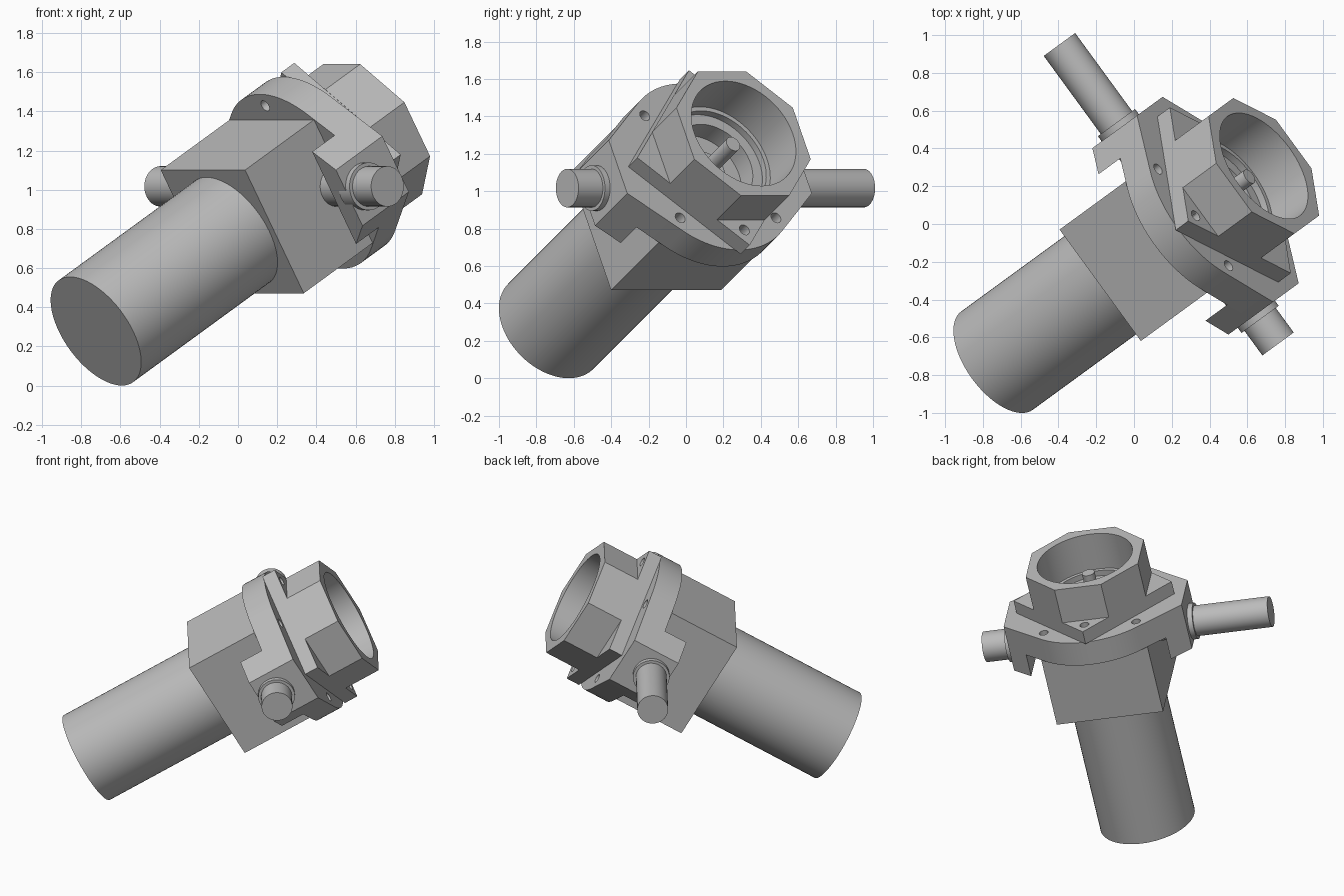
import bpy, bmesh, math
from mathutils import Matrix, Vector

old = bpy.data.objects.get("Cube")
if old:
    bpy.data.objects.remove(old, do_unlink=True)

# Tilted local frame: z runs along the main axis, x along the cross shaft
axis = Vector((0.696, 0.508, 0.508)).normalized()
side = Vector((-axis.y, axis.x, 0)).normalized()
up = axis.cross(side)
FRAME = Matrix((side, up, axis)).transposed().to_4x4()
FRAME.translation = (-0.725, -0.723, 0.278)

grey = bpy.data.materials.new("plain_grey")
grey.use_nodes = True
color = (0.5, 0.5, 0.5, 1)
grey.diffuse_color = color
grey.node_tree.nodes["Principled BSDF"].inputs["Base Color"].default_value = color


def prism(name, outline, z0, z1, turn=None):
    """Extrude a closed outline from z0 to z1 in the local frame."""
    bm = bmesh.new()
    low = [bm.verts.new((x, y, z0)) for x, y in outline]
    high = [bm.verts.new((x, y, z1)) for x, y in outline]
    n = len(low)
    bm.faces.new(low[::-1])
    bm.faces.new(high)
    for i in range(n):
        j = (i + 1) % n
        bm.faces.new((low[i], low[j], high[j], high[i]))
    bmesh.ops.recalc_face_normals(bm, faces=bm.faces)
    mesh = bpy.data.meshes.new(name)
    bm.to_mesh(mesh)
    bm.free()
    mesh.materials.append(grey)
    ob = bpy.data.objects.new(name, mesh)
    ob.matrix_world = FRAME @ (turn or Matrix.Identity(4))
    bpy.context.collection.objects.link(ob)
    return ob


def ring(radius, sides, phase=0.0, center=(0, 0)):
    return [(center[0] + radius * math.cos(phase + math.tau * i / sides),
             center[1] + radius * math.sin(phase + math.tau * i / sides))
            for i in range(sides)]


def activate(ob):
    bpy.ops.object.select_all(action='DESELECT')
    ob.select_set(True)
    bpy.context.view_layer.objects.active = ob


FLANGE_BACK, FLANGE_FRONT, PLATE_FRONT, RIM = 1.505, 1.68, 1.775, 2.03
HALF = 0.365
R = HALF * math.sqrt(2)
END_X, END_Y = 0.611, 0.165

# Motor barrel and square gearbox
parts = [prism("barrel", ring(0.322, 64), 0, 1.0)]
parts.append(prism("gearbox", ring(R, 4, math.pi / 4), 1.0, FLANGE_BACK))

# Round flange with straight sides running tangentially to flat ends
tip = math.atan2(END_Y, END_X)
start = tip + math.acos(R / math.hypot(END_X, END_Y))
arc = [start + (math.pi - 2 * start) * i / 24 for i in range(25)]
top = [(R * math.cos(a), R * math.sin(a)) for a in arc]
half = [(END_X, END_Y)] + top + [(-END_X, END_Y)]
flange = prism("flange", half + [(-x, -y) for x, y in half], FLANGE_BACK, FLANGE_FRONT)

# Diamond plate and octagonal socket
plate = prism("diamond_plate", ring(0.543, 4), FLANGE_FRONT, PLATE_FRONT)
socket = prism("octagonal_socket", ring(0.417, 8, math.pi / 8), PLATE_FRONT, RIM)

# Stepped bore and bolt holes
cutters = [prism("bore_cutter", ring(r, 64), z, RIM + 0.1)
           for r, z in ((0.325, 1.76), (0.3, 1.72), (0.24, 1.6))]
for deg in (45, 90, 135, 225, 270, 315):
    a = math.radians(deg)
    spot = (0.448 * math.cos(a), 0.448 * math.sin(a))
    cutters.append(prism("bolt_cutter", ring(0.031, 20, 0, spot), 1.4, PLATE_FRONT + 0.05))
for ob in (flange, plate, socket):
    activate(ob)
    for c in cutters:
        if ob is socket and c.name.startswith("bolt"):
            continue
        mod = ob.modifiers.new("cut", 'BOOLEAN')
        mod.operation = 'DIFFERENCE'
        mod.solver = 'EXACT'
        mod.object = c
        bpy.ops.object.modifier_apply(modifier=mod.name)
for c in cutters:
    bpy.data.objects.remove(c, do_unlink=True)
parts += [flange, plate, socket]

# Centre pin on a low boss inside the socket
parts.append(prism("pin_boss", ring(0.11, 40), 1.6, 1.65))
parts.append(prism("centre_pin", ring(0.043, 24), 1.6, 1.92))

# Feet, collars and cross shafts on both sides
lean = math.tan(math.pi / 2 - start)
inner_x = 0.48
inner_y = END_Y + (END_X - inner_x) / math.tan(start)
to_side = Matrix.Translation((0, 0, 1.455)) @ Matrix.Rotation(math.pi / 2, 4, 'Y')
for label, s, reach in (("left", 1, 1.157), ("right", -1, 0.806)):
    foot = [(s * inner_x, -inner_y), (s * END_X, -END_Y),
            (s * END_X, END_Y), (s * inner_x, inner_y)]
    parts.append(prism(label + "_foot", foot, 1.34, FLANGE_BACK))
    parts.append(prism(label + "_collar", ring(0.122, 40), s * 0.55, s * 0.645, to_side))
    parts.append(prism(label + "_shaft", ring(0.103, 40), s * 0.3, s * reach, to_side))

# Smooth round walls, sharp edges kept
for ob in parts:
    activate(ob)
    bpy.ops.object.shade_smooth_by_angle(angle=math.radians(25))
